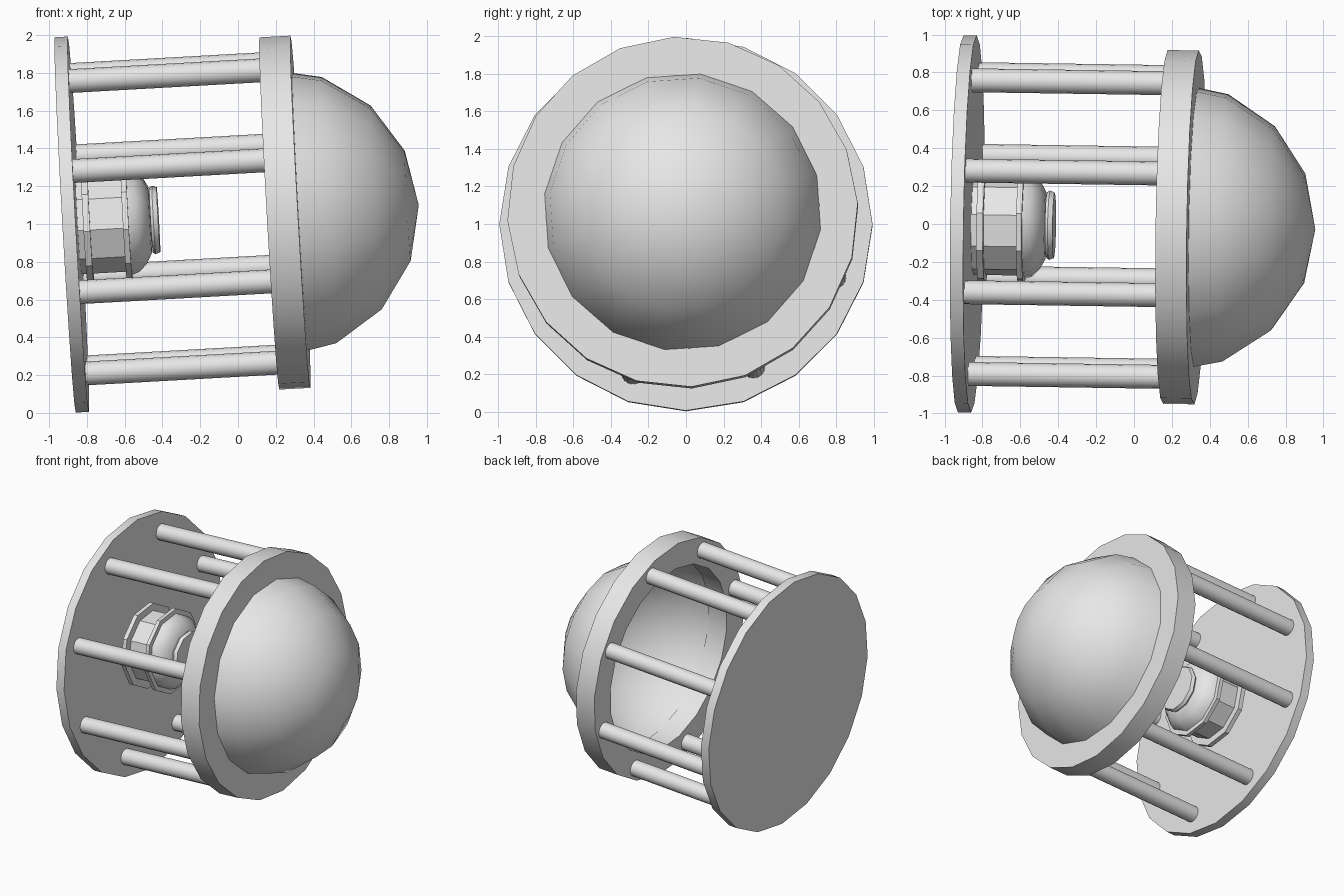
import bpy, bmesh, math
from mathutils import Matrix

cube = bpy.data.objects.get("Cube")
if cube:
    bpy.data.objects.remove(cube, do_unlink=True)

# One plain grey material
grey = bpy.data.materials.new("plain grey")
grey.use_nodes = True
grey.diffuse_color = (0.8, 0.8, 0.8, 1)
grey.node_tree.nodes["Principled BSDF"].inputs["Base Color"].default_value = (0.8, 0.8, 0.8, 1)

# Slightly tilted main axis: local +x runs from base plate to dome tip
FRAME = (Matrix.Translation((-0.88, 0, 0.997))
         @ Matrix.Rotation(-0.015, 4, 'Z') @ Matrix.Rotation(-0.056, 4, 'Y'))


def lathe(name, profile, sides, roll=0.0, loop=False, smooth=30):
    """Revolve (distance along axis, radius) points around local x."""
    bm = bmesh.new()
    rings = []
    for s, r in profile:
        ring = []
        for i in range(sides):
            a = math.radians(roll) + 2 * math.pi * i / sides
            ring.append(bm.verts.new((s, r * math.cos(a), r * math.sin(a))))
        rings.append(ring)
    pairs = list(zip(rings, rings[1:]))
    if loop:
        pairs.append((rings[-1], rings[0]))
    for a, b in pairs:
        for i in range(sides):
            j = (i + 1) % sides
            bm.faces.new((a[i], a[j], b[j], b[i]))
    bmesh.ops.remove_doubles(bm, verts=bm.verts, dist=1e-5)
    bmesh.ops.recalc_face_normals(bm, faces=bm.faces)
    mesh = bpy.data.meshes.new(name)
    bm.to_mesh(mesh)
    bm.free()
    mesh.materials.append(grey)
    ob = bpy.data.objects.new(name, mesh)
    bpy.context.collection.objects.link(ob)
    ob.matrix_world = FRAME
    bpy.ops.object.select_all(action='DESELECT')
    ob.select_set(True)
    bpy.context.view_layer.objects.active = ob
    bpy.ops.object.shade_smooth_by_angle(angle=math.radians(smooth))
    return ob


def disc(name, s0, s1, r, sides, roll=0.0):
    return lathe(name, [(s0, 0), (s0, r), (s1, r), (s1, 0)], sides, roll)


# Back plate and front ring
disc("base_plate", -0.035, 0.035, 0.995, 20)
lathe("front_ring", [(1.0475, 0.73), (1.0475, 0.935), (1.2125, 0.935), (1.2125, 0.73)],
      20, roll=2.9, loop=True)

# Hollow dome: half sphere shell seated in the ring
R = 0.77
dome = [(1.07 + R * math.sin(math.radians(22.5 * k)), R * math.cos(math.radians(22.5 * k)))
        for k in range(4)] + [(1.07 + R, 0)]
lathe("dome", dome, 16, roll=-7.4)

# Eight rods joining plate and ring
for k in range(8):
    a = math.radians(25.4 + 45 * k)
    rod = disc(f"rod_{k + 1}", 0.02, 1.07, 0.063, 16)
    rod.matrix_world = FRAME @ Matrix.Translation((0, 0.84 * math.cos(a), 0.84 * math.sin(a)))

# Central lamp: faceted body, two flanges, rounded head and end cap
LROLL = 7.4
disc("lamp_body", 0.03, 0.29, 0.27, 10, LROLL)
disc("lamp_rear_flange", 0.065, 0.10, 0.325, 10, LROLL)
disc("lamp_front_flange", 0.275, 0.305, 0.325, 10, LROLL)
lathe("lamp_head", [(0.30, 0), (0.30, 0.29), (0.345, 0.275), (0.385, 0.235), (0.415, 0.18), (0.42, 0.14), (0.42, 0)],
      10, LROLL, smooth=50)
lathe("lamp_cap", [(0.415, 0), (0.42, 0.175), (0.435, 0.185), (0.46, 0.175), (0.46, 0.0)],
      10, LROLL, smooth=40)
